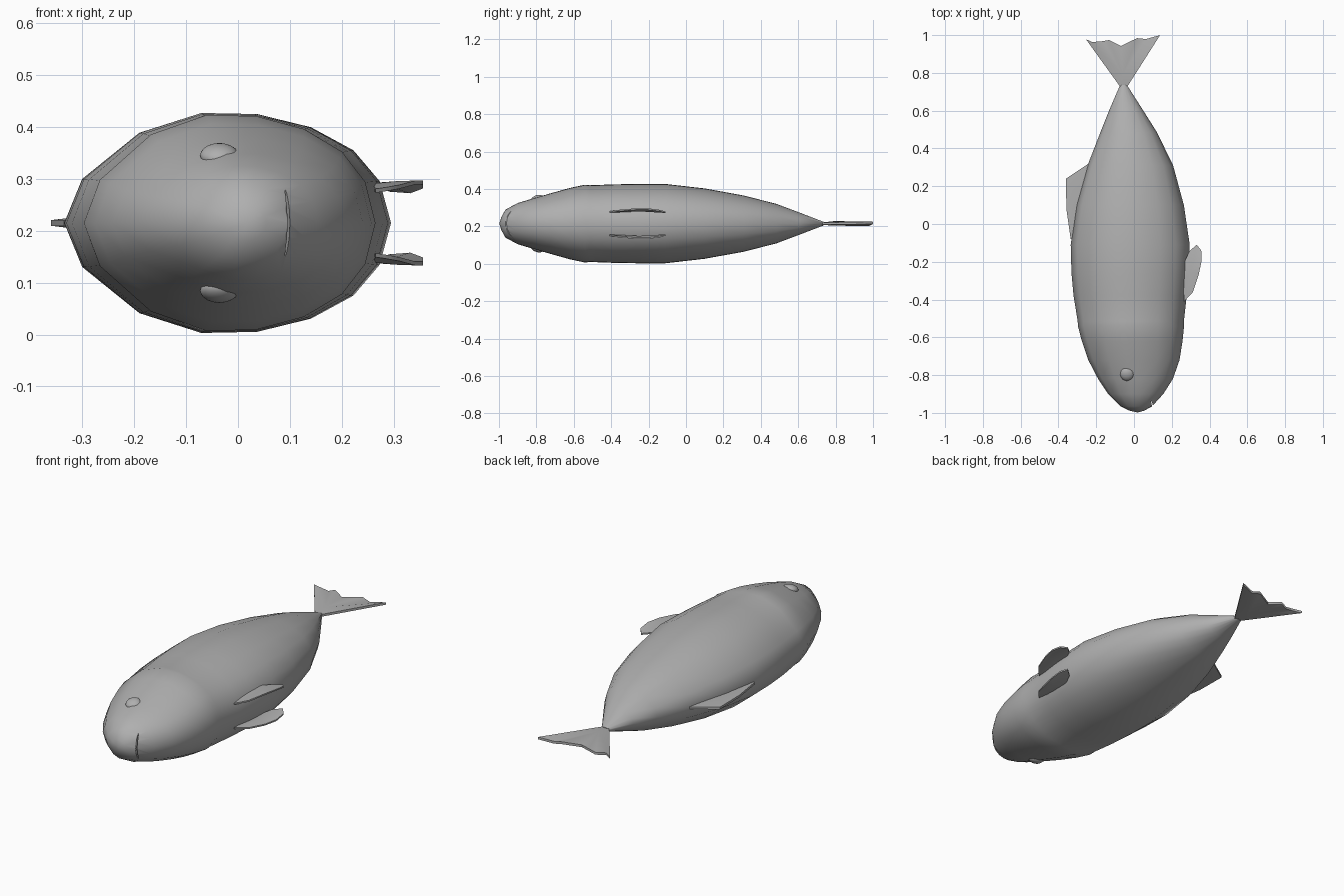
import bpy, bmesh, math

if "Cube" in bpy.data.objects:
    bpy.data.objects.remove(bpy.data.objects["Cube"])

ZC = 0.215  # the fish lies on its side; this is its mid plane

grey = bpy.data.materials.new("dark_grey")
grey.diffuse_color = (0.43, 0.43, 0.43, 1)
grey.use_nodes = True
grey.node_tree.nodes["Principled BSDF"].inputs["Base Color"].default_value = grey.diffuse_color


def make_object(name, bm, angle=60):
    bmesh.ops.recalc_face_normals(bm, faces=bm.faces)
    me = bpy.data.meshes.new(name)
    bm.to_mesh(me)
    bm.free()
    me.materials.append(grey)
    ob = bpy.data.objects.new(name, me)
    bpy.context.collection.objects.link(ob)
    smooth(ob, angle)
    return ob


def smooth(ob, angle):
    bpy.ops.object.select_all(action='DESELECT')
    ob.select_set(True)
    bpy.context.view_layer.objects.active = ob
    bpy.ops.object.shade_smooth_by_angle(angle=math.radians(angle))


def plate(name, points, centre, thick, side=1):
    """Thin fin: a fan of (x, y, z offset) points around a centre, thinning to its rim."""
    bm = bmesh.new()
    n = len(points)
    layers = []
    for s in (1, -1):
        rim = [bm.verts.new((x, y, ZC + side * z + s * thick * 0.25)) for x, y, z in points]
        x, y, z = centre
        mid = bm.verts.new((x, y, ZC + side * z + s * thick * 0.5))
        for i in range(n):
            bm.faces.new((rim[i], rim[(i + 1) % n], mid))
        layers.append(rim)
    a, b = layers
    for i in range(n):
        j = (i + 1) % n
        bm.faces.new((a[i], a[j], b[j], b[i]))
    return make_object(name, bm, 45)


# Body: loft of rings (y, back x, belly x, half thickness)
rings = [(-0.988, -0.025, 0.055, 0.034), (-0.965, -0.07, 0.096, 0.075),
         (-0.90, -0.137, 0.155, 0.110), (-0.82, -0.19, 0.206, 0.134),
         (-0.72, -0.242, 0.241, 0.163), (-0.62, -0.276, 0.257, 0.191),
         (-0.54, -0.297, 0.265, 0.208), (-0.515, -0.298, 0.264, 0.205),
         (-0.38, -0.32, 0.279, 0.210), (-0.26, -0.331, 0.289, 0.212),
         (-0.11, -0.335, 0.295, 0.212), (0.10, -0.306, 0.264, 0.188),
         (0.31, -0.246, 0.207, 0.150), (0.485, -0.178, 0.122, 0.105),
         (0.61, -0.128, 0.043, 0.058), (0.735, -0.074, -0.037, 0.010)]
half = [(-1, 0), (-0.89, 0.4), (-0.54, 0.82), (-0.16, 1), (0.18, 0.99),
        (0.51, 0.87), (0.77, 0.66), (0.93, 0.38), (1, 0)]
section = half + [(u, -w) for u, w in half[-2:0:-1]]

bm = bmesh.new()
loops = []
for y, back, belly, h in rings:
    c, r = (back + belly) / 2, (belly - back) / 2
    loops.append([bm.verts.new((c + r * u, y, ZC + h * w)) for u, w in section])
n = len(section)
for a, b in zip(loops, loops[1:]):
    for i in range(n):
        j = (i + 1) % n
        bm.faces.new((a[i], a[j], b[j], b[i]))
nose = bm.verts.new((0.02, -0.998, ZC))
for i in range(n):
    bm.faces.new((loops[0][i], loops[0][(i + 1) % n], nose))
bm.faces.new(loops[-1])
body = make_object("body", bm)

# Mouth slit cut into the snout
bpy.ops.mesh.primitive_uv_sphere_add(segments=16, ring_count=10, location=(0.095, -0.952, ZC),
                                     rotation=(0, 0, math.radians(15)))
cutter = bpy.context.object
cutter.name = "mouth_cutter"
cutter.scale = (0.003, 0.03, 0.078)
cutter.hide_render = True
mod = body.modifiers.new("mouth", 'BOOLEAN')
mod.operation = 'DIFFERENCE'
mod.object = cutter
bpy.context.view_layer.objects.active = body
bpy.ops.object.modifier_apply(modifier="mouth")
bpy.data.objects.remove(cutter)
smooth(body, 60)

# Tail fin with slight pleats
plate("tail_fin", [(-0.037, 0.725, 0), (0.138, 1.0, 0.004), (0.063, 0.979, -0.006),
                   (0.016, 0.984, 0.006), (-0.069, 0.942, -0.003), (-0.132, 0.974, 0.006),
                   (-0.164, 0.968, -0.006), (-0.222, 0.963, 0.005), (-0.255, 0.979, 0),
                   (-0.072, 0.725, 0)], (-0.06, 0.79, 0.001), 0.024)

# Back fin, rooted inside the body
plate("back_fin", [(-0.22, 0.32, 0), (-0.245, 0.317, 0), (-0.36, 0.24, 0), (-0.358, 0.08, 0),
                   (-0.335, -0.08, 0), (-0.29, -0.05, 0)], (-0.315, 0.15, 0), 0.022)

# Paired belly fins and eyes on both flanks
fin = [(0.265, -0.41, 0.062), (0.285, -0.39, 0.065), (0.312, -0.36, 0.070),
       (0.342, -0.27, 0.078), (0.357, -0.20, 0.078), (0.356, -0.14, 0.070),
       (0.332, -0.11, 0.061), (0.292, -0.145, 0.064), (0.268, -0.20, 0.074),
       (0.260, -0.30, 0.072)]
for side, label in ((1, "upper"), (-1, "lower")):
    plate("belly_fin_" + label, fin, (0.305, -0.25, 0.073), 0.015, side)
    bpy.ops.mesh.primitive_uv_sphere_add(segments=24, ring_count=12,
                                         location=(-0.036, -0.795, ZC + side * 0.130),
                                         rotation=(side * math.radians(18), 0, 0))
    eye = bpy.context.object
    eye.name = "eye_" + label
    eye.scale = (0.037, 0.037, 0.022)
    eye.data.materials.append(grey)
    smooth(eye, 60)
